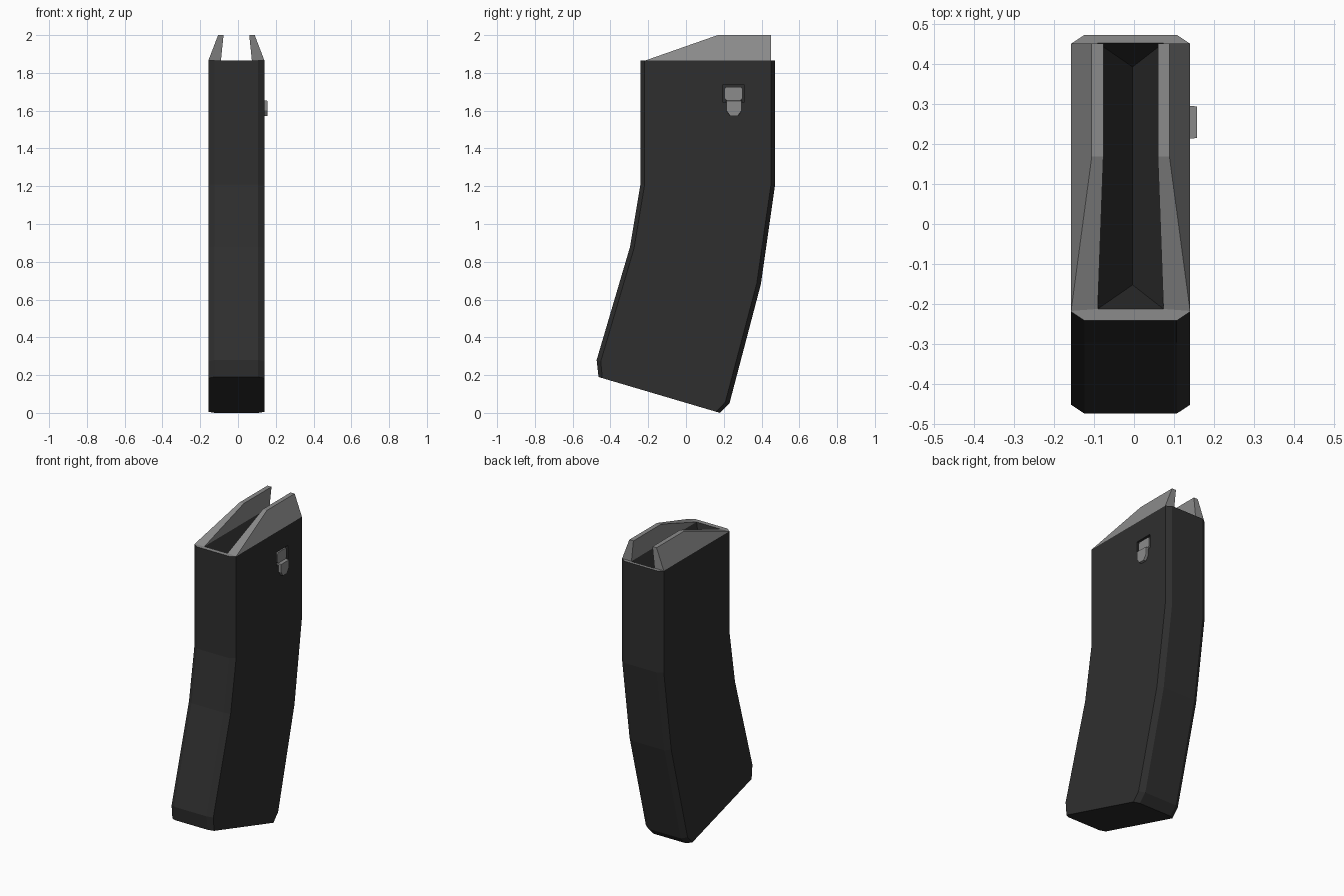
import bpy, bmesh

if "Cube" in bpy.data.objects:
    bpy.data.objects.remove(bpy.data.objects["Cube"])

CX = -0.0085      # body centre in x
HW = 0.1485       # body half width
TOP = 1.865       # rim height


def material(name, r, g, b):
    m = bpy.data.materials.new(name)
    m.diffuse_color = (r, g, b, 1)
    m.use_nodes = True
    m.node_tree.nodes["Principled BSDF"].inputs["Base Color"].default_value = m.diffuse_color
    return m


DARK = material("dark shell", 0.028, 0.028, 0.028)
GRAY = material("gray metal", 0.26, 0.26, 0.26)


def finish(bm, name, mats):
    bmesh.ops.recalc_face_normals(bm, faces=bm.faces[:])
    me = bpy.data.meshes.new(name)
    bm.to_mesh(me)
    bm.free()
    for m in mats:
        me.materials.append(m)
    ob = bpy.data.objects.new(name, me)
    bpy.context.collection.objects.link(ob)
    return ob


def prism(name, profile, x0, x1, mat, inset=1.0):
    """Extrude a y-z profile along x; inset scales the outer end."""
    bm = bmesh.new()
    cy = sum(p[0] for p in profile) / len(profile)
    cz = sum(p[1] for p in profile) / len(profile)
    a = [bm.verts.new((x0, y, z)) for y, z in profile]
    b = [bm.verts.new((x1, cy + (y - cy) * inset, cz + (z - cz) * inset)) for y, z in profile]
    n = len(profile)
    for i in range(n):
        bm.faces.new((a[i], a[(i + 1) % n], b[(i + 1) % n], b[i]))
    bm.faces.new(a)
    bm.faces.new(b)
    return finish(bm, name, [mat])


# Curved body: chamfered sections (front y, z, back y, z) from top to bottom
sections = [(-0.241, TOP, 0.472, TOP), (-0.241, 1.21, 0.472, 1.21),
            (-0.296, 0.88, 0.396, 0.68), (-0.473, 0.28, 0.23, 0.05),
            (-0.463, 0.19, 0.18, 0.0)]
bm = bmesh.new()
rings = []
c, t = 0.033, 0.031
for yf, zf, yb, zb in sections:
    outline = [(-HW + c, 0), (HW - c, 0), (HW, t), (HW, 1 - t),
               (HW - c, 1), (-HW + c, 1), (-HW, 1 - t), (-HW, t)]
    rings.append([bm.verts.new((CX + x, yf + (yb - yf) * s, zf + (zb - zf) * s))
                  for x, s in outline])
for r0, r1 in zip(rings, rings[1:]):
    for i in range(8):
        j = (i + 1) % 8
        bm.faces.new((r0[i], r0[j], r1[j], r1[i]))
bm.faces.new(rings[-1])

# Gray rim around the opening
YF, YB, IW = -0.212, 0.452, 0.082
mouth = [bm.verts.new((CX + x, y, TOP)) for x, y in
         ((-IW, YF), (IW, YF), (IW, YB), (-IW, YB))]
top = rings[0]
for k in range(4):
    a, b = mouth[k], mouth[(k + 1) % 4]
    i = 2 * k
    bm.faces.new((top[i], top[i + 1], b, a)).material_index = 1
    bm.faces.new((top[i + 1], top[(i + 2) % 8], b)).material_index = 1

# V-shaped cavity inside the opening
v0 = bm.verts.new((CX + 0.005, YF + 0.06, TOP - 0.2))
v1 = bm.verts.new((CX + 0.005, YB - 0.06, TOP - 0.2))
bm.faces.new((mouth[0], mouth[1], v0))
bm.faces.new((mouth[2], mouth[3], v1))
bm.faces.new((mouth[1], mouth[2], v1, v0))
bm.faces.new((mouth[3], mouth[0], v0, v1))
body = finish(bm, "curved_body", [DARK, GRAY])

# Shallow recess for the catch on the right side
cutter = prism("recess_cutter", [(0.193, 1.645), (0.31, 1.645), (0.31, 1.735), (0.193, 1.735)],
               0.122, 0.2, DARK)
mod = body.modifiers.new("recess", 'BOOLEAN')
mod.operation = 'DIFFERENCE'
mod.object = cutter
mod.solver = 'EXACT'
cutter.hide_render = True
cutter.hide_viewport = True

# Catch: sunken head and raised stem
prism("catch_head", [(0.214, 1.655), (0.289, 1.655), (0.299, 1.667), (0.299, 1.715),
                     (0.291, 1.725), (0.212, 1.725), (0.204, 1.715), (0.204, 1.667)],
      0.121, 0.137, GRAY)
prism("catch_stem", [(0.212, 1.655), (0.296, 1.655), (0.296, 1.60), (0.275, 1.57),
                     (0.233, 1.57), (0.212, 1.60)], 0.125, 0.157, GRAY, 0.94)

# Two sloping feed lips, mirrored about the body centre
for side, name in ((-1, "left_lip"), (1, "right_lip")):
    bm = bmesh.new()

    def v(x, y, z):
        return bm.verts.new((CX + side * x, y, z))
    ao, ai = v(HW, -0.217, TOP), v(IW, YF, TOP)
    bo, bi = v(HW, 0.45, TOP), v(IW, 0.45, TOP)
    co, ci = v(0.097, 0.168, 2), v(0.068, 0.168, 2)
    do, di = v(0.097, 0.45, 2), v(0.068, 0.45, 2)
    for f in ((ao, bo, do, co), (ai, ci, di, bi), (ao, co, ci, ai),
              (co, do, di, ci), (bo, bi, di, do), (ao, ai, bi, bo)):
        bm.faces.new(f)
    finish(bm, name, [GRAY])
